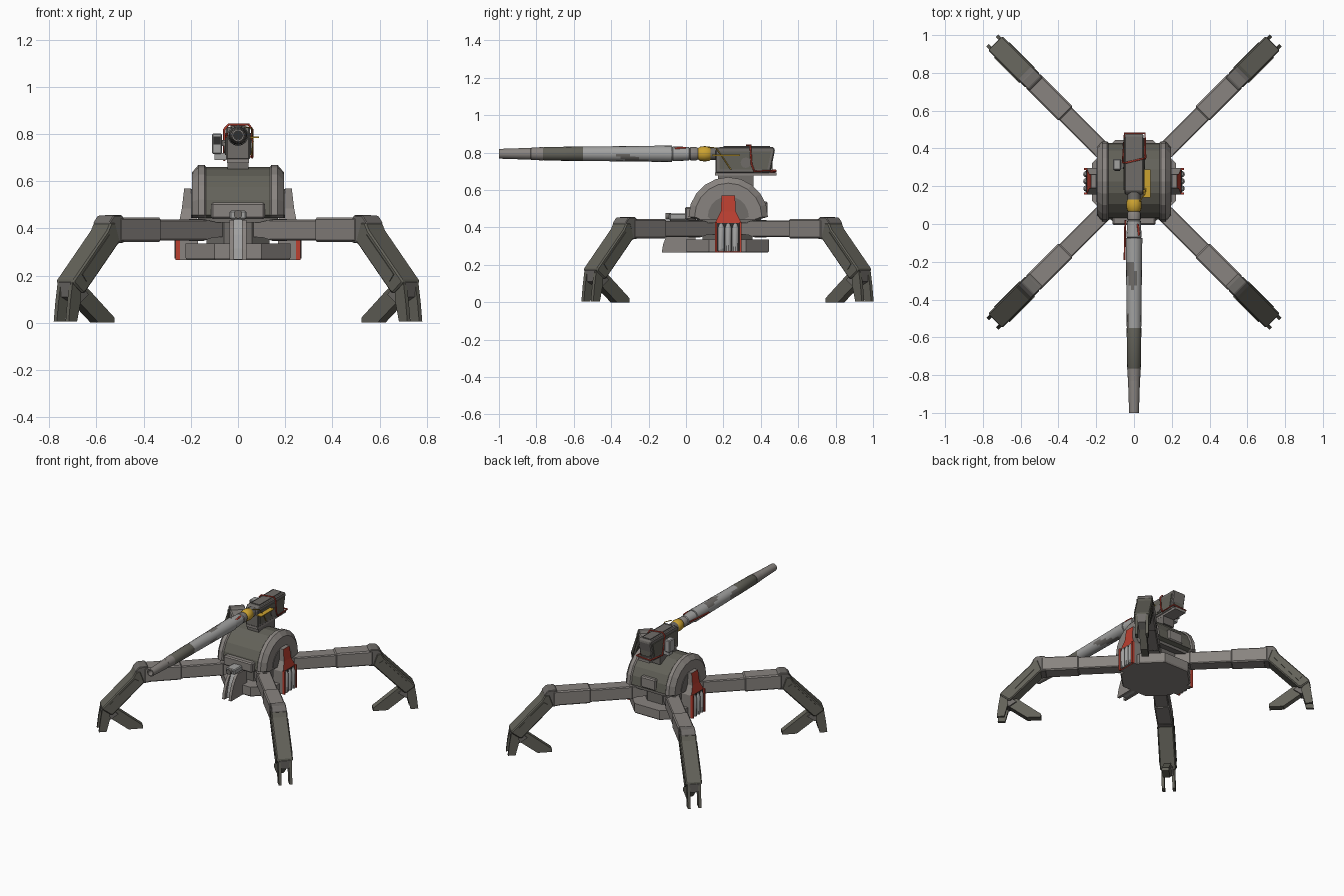
import bpy, bmesh, math, random
from mathutils import Matrix, Vector

if "Cube" in bpy.data.objects:
    bpy.data.objects.remove(bpy.data.objects["Cube"])

random.seed(4)
CY = 0.222  # y of the body centre


def material(name, rgb):
    m = bpy.data.materials.new(name)
    m.diffuse_color = (*rgb, 1)
    m.use_nodes = True
    m.node_tree.nodes["Principled BSDF"].inputs["Base Color"].default_value = m.diffuse_color
    return m


GREY = material("warm grey", (0.25, 0.23, 0.215))
MID = material("mid grey", (0.16, 0.15, 0.14))
OLIVE = material("dark olive grey", (0.125, 0.122, 0.1))
LIGHT = material("light grey", (0.36, 0.36, 0.355))
BLACK = material("near black", (0.03, 0.03, 0.03))
RED = material("red", (0.5, 0.05, 0.03))
YELLOW = material("yellow", (0.6, 0.36, 0.03))
ROUND = []


def skin(name, rings, mat, M=None, rule=None, extra=(), bevel=0, smooth=False):
    """Bridge equal-length rings of points, cap both ends."""
    bm = bmesh.new()
    vs = [[bm.verts.new(p) for p in r] for r in rings]
    n = len(vs[0])
    for a, b in zip(vs, vs[1:]):
        for i in range(n):
            bm.faces.new((a[i], a[(i + 1) % n], b[(i + 1) % n], b[i]))
    bm.faces.new(vs[0])
    bm.faces.new(vs[-1])
    if M:
        bm.transform(M)
    bmesh.ops.recalc_face_normals(bm, faces=bm.faces)
    if rule:
        for f in bm.faces:
            f.material_index = rule(f)
    me = bpy.data.meshes.new(name)
    bm.to_mesh(me)
    bm.free()
    for m in (mat, *extra):
        me.materials.append(m)
    ob = bpy.data.objects.new(name, me)
    bpy.context.collection.objects.link(ob)
    if bevel:
        mod = ob.modifiers.new("chamfer", 'BEVEL')
        mod.width, mod.segments = bevel, 1
    if smooth:
        ROUND.append(ob)
    return ob


def prism(name, pts, t0, t1, mat, M=None, **kw):
    """Profile in local x,z stretched along local y."""
    return skin(name, [[(a, t, z) for a, z in pts] for t in (t0, t1)], mat, M, **kw)


def box(name, x, y, z, mat, **kw):
    return prism(name, [(x[0], z[0]), (x[1], z[0]), (x[1], z[1]), (x[0], z[1])], y[0], y[1], mat, **kw)


def lathe(name, prof, mat, M, n=16, **kw):
    """Profile of (height, radius) turned about local z."""
    rings = [[(r * math.cos(2 * math.pi * i / n), r * math.sin(2 * math.pi * i / n), h)
              for i in range(n)] for h, r in prof]
    return skin(name, rings, mat, M, smooth=True, **kw)


# legs: side profiles (radius, height) placed on the four diagonals
LEG = [
    ("hip", [(0.04, .37), (0.2, .36), (0.25, .347), (0.25, .44), (0.2, .43), (0.04, .42)], .045, GREY, 0),
    ("upper_leg", [(0.23, .348), (0.52, .348), (0.52, .438), (0.23, .438)], .047, GREY, .006),
    ("upper_leg_sleeve", [(0.51, .342), (0.76, .342), (0.76, .446), (0.51, .446)], .053, GREY, .008),
    ("knee", [(0.73, .34), (0.715, .43), (0.745, .456), (0.795, .453), (0.82, .425), (0.80, .36), (0.775, .335)],
     .05, MID, .004),
    ("shin", [(0.757, .345), (0.785, .425), (0.815, .425), (0.835, .39), (1.04, .178), (1.035, .165),
              (0.98, .125), (0.965, .13)], .054, OLIVE, .008),
    ("ankle", [(0.955, .14), (1.01, .19), (1.04, .17), (1.035, .11), (0.98, .085), (0.93, .12)], .035, MID, 0),
    ("inner_toe", [(0.765, 0), (0.765, .022), (0.93, .15), (1.0, .12), (0.98, .09), (0.86, 0)], .024, OLIVE, 0),
]
TOE = [(0.99, .175), (1.035, .18), (1.05, .09), (1.06, .005), (1.01, .005), (0.985, .1)]
for label, ang in (("front_right", -45), ("front_left", -135), ("back_right", 45), ("back_left", 135)):
    M = Matrix.Translation((0, CY, 0)) @ Matrix.Rotation(math.radians(ang), 4, 'Z')
    for part, pts, hw, mat, bev in LEG:
        prism(f"{label}_{part}", pts, -hw, hw, mat, M, bevel=bev)
    for s in (-1, 1):
        prism(f"{label}_outer_toe", TOE, s * .026, s * .045, OLIVE, M)
        prism(f"{label}_shin_panel", [(0.80, .36), (0.825, .375), (0.99, .205), (0.965, .175)],
              s * .052, s * .058, OLIVE, M)

# octagonal base and core
h, c = .222, .1
octo = [(h, -c), (h, c), (c, h), (-c, h), (-h, c), (-h, -c), (-c, -h), (c, -h)]
skin("base_plate", [[(k * x, CY + k * y, z) for x, y in octo] for k, z in ((.97, .265), (1, .275), (1, .335))], GREY)
skin("core", [[(x * .6, CY + y * .6, z) for x, y in octo] for z in (.33, .455)], MID)


# drum lying along x, cut flat below
def drum_ring(x, r):
    pts = [(x, CY + .004 + r * math.cos(math.radians(t)), .457 + r * math.sin(math.radians(t)))
           for t in range(0, 181, 18)]
    return pts + [(x, CY - r * .8, .443), (x, CY + r * .8, .443)]


skin("drum", [drum_ring(x, .203) for x in (-.15, .15)], OLIVE)
for s in (-1, 1):
    skin("drum_rim", [drum_ring(s * x, r) for x, r in ((.135, .203), (.142, .212), (.168, .212), (.195, .18))], GREY)
    skin("drum_end_panel", [drum_ring(s * x, .11) for x in (.19, .199)], MID)
box("drum_back_panel", (-.06, .06), (.40, .435), (.46, .54), GREY, bevel=.008)
box("drum_skirt", (-.17, .17), (.06, .40), (.425, .446), MID)

# shell racks on both sides
for s in (-1, 1):
    rows = [(.17, .25, .265, .07), (.17, .25, .425, .07), (.18, .238, .485, .04), (.2, .228, .57, .036)]
    skin("shell_rack", [[(s * a, CY + .004 - w, z), (s * b, CY + .004 - w, z), (s * b, CY + .004 + w, z),
                         (s * a, CY + .004 + w, z)] for a, b, z, w in rows], GREY, extra=(RED,),
         rule=lambda f, s=s: 1 if f.normal.x * s > .5 else 0)
    box("rack_recess", (s * .248, s * .253), (CY - .056, CY + .064), (.272, .425), BLACK)
    for k in (-1, 1):
        y = CY + .004 + k * .065
        box("rack_edge", (s * .245, s * .264), (y - .006, y + .006), (.265, .43), RED)
    for k in (-1, 0, 1):
        lathe("shell", [(0, .018), (.125, .018), (.15, .009)], LIGHT,
              Matrix.Translation((s * .251, CY + .004 + k * .038, .272)), n=10)

# front bracket, sensor and curved blades
box("front_bracket", (-.115, .115), (-.005, .06), (.44, .51), GREY, bevel=.008)
box("front_arm", (-.035, .035), (-.09, .03), (.438, .475), LIGHT, bevel=.006)
lathe("front_sensor", [(0, .018), (.03, .018)], MID,
      Matrix.Translation((0, -.08, .46)) @ Matrix.Rotation(math.pi / 2, 4, 'X'), n=12)
ALONG = Matrix.Rotation(math.pi / 2, 4, 'Z')  # local x becomes world y
blade = [(.05, .265), (-.13, .265), (-.122, .31), (-.1, .37), (-.075, .41), (-.05, .435), (.05, .435)]
for s in (-1, 1):
    prism("front_blade", blade, s * .016, s * .036, GREY, ALONG)
prism("front_blade_core", [(a * .8, z + .004) for a, z in blade], -.018, .018, LIGHT, ALONG)

# gun housing
box("gun_pedestal", (-.045, .045), (.17, .36), (.62, .69), MID)
prism("gun_housing", [(.157, .69), (.157, .812), (.175, .83), (.468, .83), (.476, .815), (.45, .69)],
      -.05, .05, MID, ALONG, bevel=.006)
box("gun_floor", (-.046, .046), (.155, .483), (.677, .695), GREY)
for s in (-1, 1):
    prism("housing_side_panel", [(.18, .71), (.18, .805), (.455, .805), (.435, .71)], s * .049, s * .055, OLIVE, ALONG)
    lathe("housing_disc", [(0, .028), (.006, .028)], MID,
          Matrix.Translation((s * .053, .32, .746)) @ Matrix.Rotation(s * math.pi / 2, 4, 'Y'), n=12)
box("housing_rear_panel", (-.035, .035), (.445, .462), (.71, .79), OLIVE)
box("housing_top_panel", (-.032, .032), (.2, .45), (.828, .836), MID)
box("yellow_tab", (.05, .088), (.14, .288), (.783, .789), YELLOW)


# red straps wound around the housing
def cable(name, pts, r, mat):
    cu = bpy.data.curves.new(name, 'CURVE')
    cu.dimensions, cu.bevel_depth, cu.bevel_resolution = '3D', r, 1
    sp = cu.splines.new('POLY')
    sp.points.add(len(pts) - 1)
    for p, q in zip(sp.points, pts):
        p.co = (*q, 1)
    cu.materials.append(mat)
    bpy.context.collection.objects.link(bpy.data.objects.new(name, cu))


cable("red_strap", [(-.058, .35, .69), (-.058, .325, .82), (-.04, .325, .84), (.045, .345, .84), (.06, .345, .82),
                    (.06, .35, .74), (.06, .365, .70), (.058, .48, .705), (-.05, .48, .70), (-.058, .35, .69)],
      .005, RED)
cable("yellow_wire", [(.03, .12, .83), (.058, .16, .825), (.064, .2, .77), (.058, .24, .71)], .003, YELLOW)

# sight box on the left
box("sight_box", (-.11, -.068), (.285, .345), (.715, .803), LIGHT, bevel=.005)
box("sight_lens", (-.103, -.075), (.28, .287), (.755, .79), BLACK)
box("sight_bracket", (-.1, -.04), (.295, .335), (.69, .72), LIGHT)
box("sight_arm", (-.075, -.045), (.30, .33), (.75, .775), MID)

# barrel, local z runs forward from y = 0
B = Matrix.Translation((0, 0, .794)) @ Matrix.Rotation(math.pi / 2, 4, 'X')
lathe("barrel_root", [(-.17, .034), (-.13, .034), (-.13, .026), (-.02, .026)], MID, B)
lathe("yellow_cuff", [(-.135, .03), (-.125, .038), (-.10, .041), (-.075, .038), (-.065, .03)], YELLOW, B)
lathe("barrel_collar", [(-.066, .03), (-.055, .036), (-.025, .036), (-.02, .03)], GREY, B)
lathe("barrel_sleeve", [(-.02, .03), (-.015, .036), (.07, .04), (.075, .035)], LIGHT, B)


def camo(f):
    p = f.calc_center_median()
    a = math.atan2(p.x, p.z - .794)
    return 1 if math.sin(p.y * 19 + 1.6 * math.sin(a + .6)) + .8 * math.sin(2 * a - p.y * 9) > .85 else 0


lathe("barrel_camouflage", [(.075 + .025 * i, .044 - .0003 * i) for i in range(20)], LIGHT, B, rule=camo, extra=(MID,))
lathe("barrel_dark_section", [(.55, .038), (.555, .039), (.76, .036), (.765, .033)], OLIVE, B)
lathe("barrel_neck", [(.765, .036), (.83, .032), (.835, .027)], GREY, B)
lathe("muzzle", [(.83, .031), (.85, .031), (1.0, .026), (1.0, .019), (.95, .019)], GREY, B)
lathe("muzzle_bore", [(.94, .0188), (.955, .0188)], BLACK, B)
cable("red_barrel_strip", [(-.046, .02, .80), (-.05, -.19, .79)], .005, RED)
cable("red_sleeve_strip", [(.02, .0, .826), (.026, -.06, .823)], .006, RED)

# smooth the turned parts
bpy.ops.object.select_all(action='DESELECT')
for ob in ROUND:
    ob.select_set(True)
bpy.context.view_layer.objects.active = ROUND[0]
bpy.ops.object.shade_smooth_by_angle(angle=math.radians(35))
